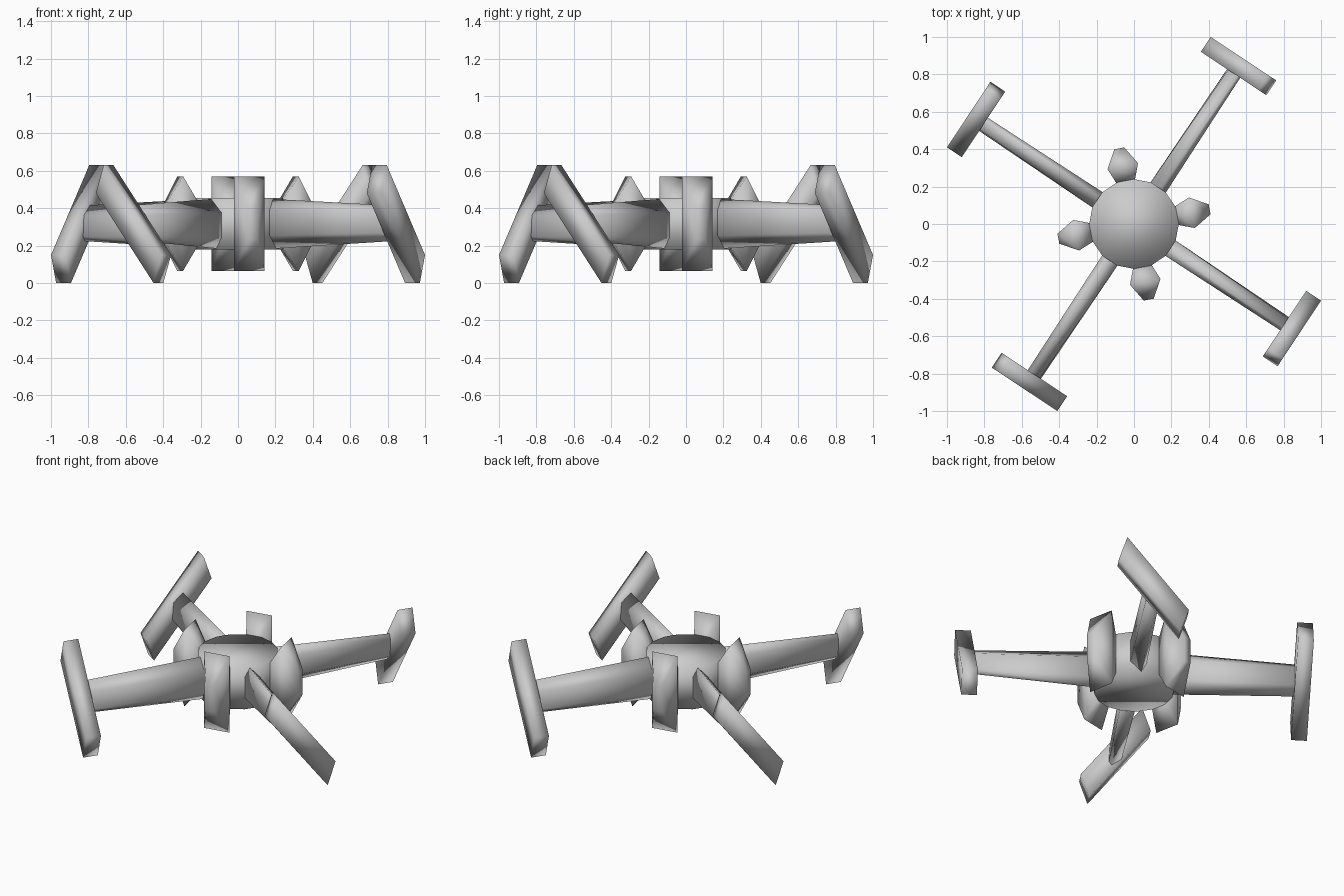
import bpy, bmesh
from math import radians, sin, cos

if "Cube" in bpy.data.objects:
    bpy.data.objects.remove(bpy.data.objects["Cube"])


def loft(name, sections, angle):
    """Loft (radius, [(side, z)...]) sections outward along a spoke at the given angle."""
    a = radians(angle)
    bm = bmesh.new()
    rings = []
    for r, pts in sections:
        rings.append([bm.verts.new((r * cos(a) - s * sin(a),
                                    r * sin(a) + s * cos(a), z)) for s, z in pts])
    n = len(rings[0])
    for p, q in zip(rings, rings[1:]):
        for i in range(n):
            j = (i + 1) % n
            bm.faces.new((p[i], p[j], q[j], q[i]))
    bm.faces.new(rings[0][::-1])
    bm.faces.new(rings[-1])
    bmesh.ops.recalc_face_normals(bm, faces=bm.faces)
    me = bpy.data.meshes.new(name)
    bm.to_mesh(me)
    bm.free()
    me.shade_smooth()
    ob = bpy.data.objects.new(name, me)
    bpy.context.collection.objects.link(ob)
    return ob


def rect(w, z0, z1):
    return [(-w, z0), (w, z0), (w, z1), (-w, z1)]


# Central hub
bpy.ops.mesh.primitive_cylinder_add(vertices=16, radius=0.24, depth=0.275,
                                    location=(0, 0, 0.317))
hub = bpy.context.object
hub.name = "hub"
hub.data.shade_smooth()

# Slanted end bar and arm cross-sections
bar = [(0.16, 0.0), (0.21, 0.15), (-0.16, 0.63), (-0.21, 0.48)]
arm_root = [(0.015, 0.18), (0.05, 0.24), (0.05, 0.38),
            (-0.015, 0.453), (-0.05, 0.39), (-0.05, 0.25)]
arm_tip = [(0.025, 0.225), (0.042, 0.25), (0.035, 0.36),
           (-0.025, 0.415), (-0.042, 0.385), (-0.035, 0.27)]

for k in range(4):
    turn = 90 * k
    # Tapered arm
    loft(f"arm_{k + 1}", [(0.15, arm_root), (0.99, arm_tip)], 56.5 + turn)
    # Tilted bar across the arm tip
    loft(f"end_bar_{k + 1}", [(0.965, bar), (1.06, bar)], 56.5 + turn)
    # Faceted upright pod between the arms
    loft(f"pod_{k + 1}", [(0.205, rect(0.04, 0.235, 0.40)),
                          (0.315, rect(0.083, 0.065, 0.57)),
                          (0.412, rect(0.027, 0.235, 0.40))], 11 + turn)
